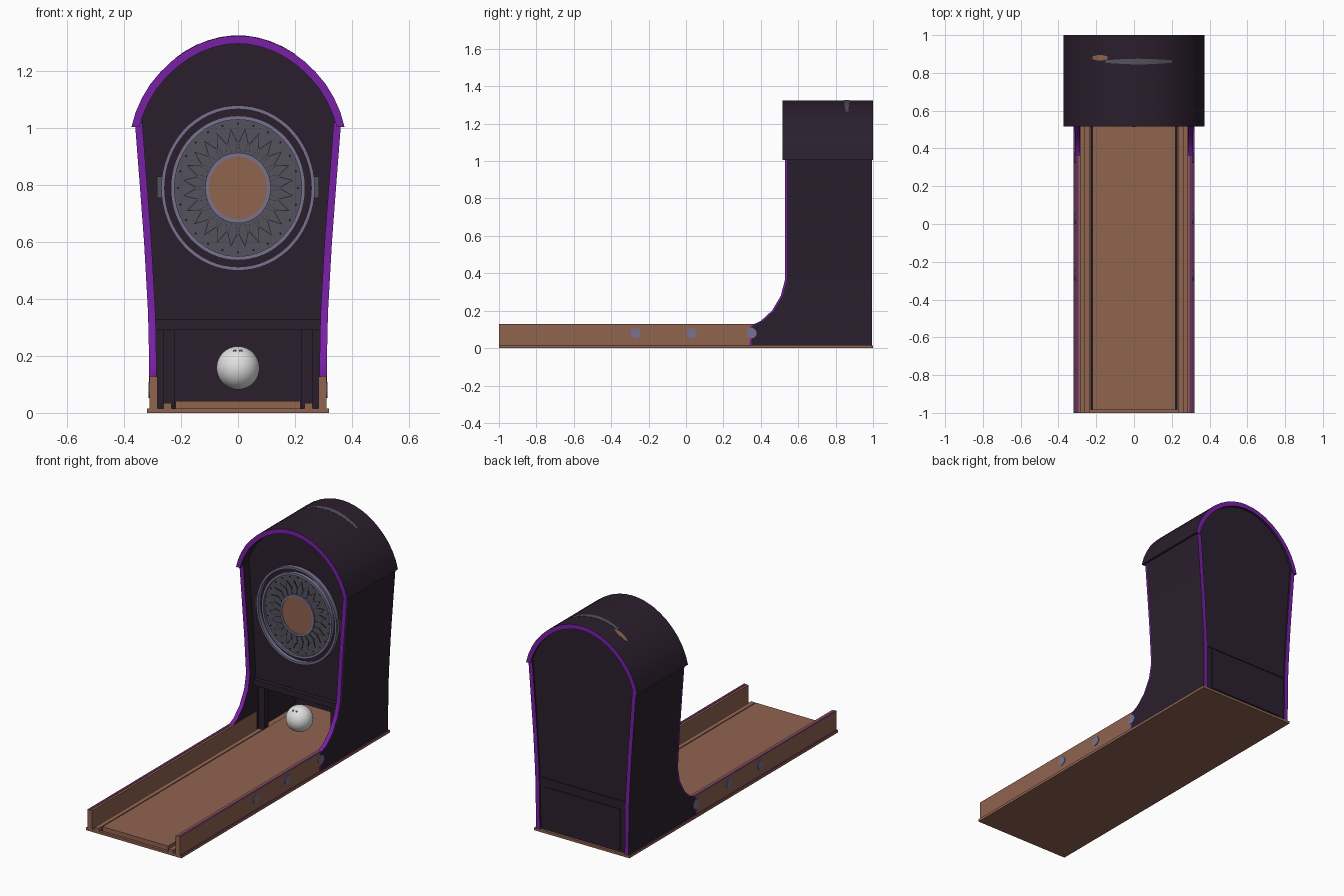
import bpy, bmesh
from math import sin, cos, pi, radians
from mathutils import Vector, Matrix

cube = bpy.data.objects.get("Cube")
if cube:
    bpy.data.objects.remove(cube, do_unlink=True)


def material(name, r, g, b):
    mat = bpy.data.materials.new(name)
    mat.use_nodes = True
    mat.diffuse_color = (r, g, b, 1)
    mat.node_tree.nodes["Principled BSDF"].inputs["Base Color"].default_value = (r, g, b, 1)
    return mat


wood = material("brown wood", 0.28, 0.125, 0.078)
dark = material("dark plum", 0.024, 0.0135, 0.027)
purple = material("purple trim", 0.19, 0.014, 0.38)
mauve = material("mauve trim", 0.13, 0.03, 0.13)
grey = material("slate grey", 0.088, 0.083, 0.105)
silver = material("violet silver", 0.19, 0.17, 0.28)
white = material("ball white", 0.75, 0.75, 0.75)
black = material("black", 0.01, 0.008, 0.012)
built = []


def finish(name, bm, mats):
    bmesh.ops.recalc_face_normals(bm, faces=bm.faces)
    mesh = bpy.data.meshes.new(name)
    bm.to_mesh(mesh)
    bm.free()
    for mat in mats:
        mesh.materials.append(mat)
    obj = bpy.data.objects.new(name, mesh)
    bpy.context.collection.objects.link(obj)
    built.append(obj)
    return obj


def loft(name, sections, mats, strip_mats):
    """Skin a list of equal closed cross-sections; one material index per strip."""
    bm = bmesh.new()
    rings = [[bm.verts.new(p) for p in s] for s in sections]
    n = len(rings[0])
    for a, b in zip(rings, rings[1:]):
        for i in range(n):
            j = (i + 1) % n
            bm.faces.new((a[i], a[j], b[j], b[i])).material_index = strip_mats[i]
    bm.faces.new(rings[0])
    bm.faces.new(rings[-1])
    return finish(name, bm, mats)


def prism(name, outline, y0, y1, mat):
    """Extrude an x-z outline along y."""
    return loft(name, [[(x, y, z) for x, z in outline] for y in (y0, y1)],
                [mat], [0] * len(outline))


def box(name, x0, x1, y0, y1, z0, z1, mat):
    return prism(name, [(x0, z0), (x1, z0), (x1, z1), (x0, z1)], y0, y1, mat)


def disc(name, centre, radius, depth, axis, mat, sides=48, squash=1):
    bm = bmesh.new()
    turn = Vector((0, 0, 1)).rotation_difference(Vector(axis)).to_matrix().to_4x4()
    bmesh.ops.create_cone(bm, cap_ends=True, segments=sides, radius1=radius, radius2=radius,
                          depth=depth,
                          matrix=Matrix.Translation(centre) @ Matrix.Diagonal((squash, 1, 1, 1)) @ turn)
    return finish(name, bm, [mat])


# Base, lane, gutters and rails
box("base_plate", -0.32, 0.32, -1, 1, 0, 0.015, wood)
box("lane", -0.22, 0.22, -0.985, 0.96, 0.015, 0.042, wood)
for s, side in ((1, "left"), (-1, "right")):
    box(side + "_base_margin", s * 0.312, s * 0.32, -1, 0.99, 0.015, 0.016, mauve)
    box(side + "_lane_gap", s * 0.221, s * 0.229, -0.985, 0.6, 0.015, 0.018, black)
    box(side + "_gutter_ledge", s * 0.234, s * 0.262, -1, 0.6, 0.015, 0.034, wood)
    box(side + "_rail", s * 0.282, s * 0.31, -1, 0.58, 0.015, 0.127, wood)
    box(side + "_rail_trim", s * 0.295, s * 0.31, -1, 0.36, 0.127, 0.129, mauve)
    for k, y in enumerate((-0.27, 0.03, 0.35)):
        disc(f"{side}_bolt_{k + 1}", (s * 0.3115, y, 0.08), 0.028, 0.005, (1, 0, 0), silver, 12)

# Cabinet walls: height, front edge and half width
wall_profile = [(0.015, 0.34, 0.311), (0.12, 0.345, 0.312), (0.145, 0.4, 0.312),
                (0.2, 0.46, 0.313), (0.28, 0.507, 0.314), (0.37, 0.53, 0.317),
                (0.6, 0.53, 0.33), (0.8, 0.53, 0.345), (1.02, 0.53, 0.362)]
for s, side in ((1, "left"), (-1, "right")):
    loft(side + "_wall",
         [[(s * w, f, z), (s * w, f + 0.01, z), (s * w, 0.995, z),
           (s * (w - 0.026), 0.995, z), (s * (w - 0.026), f, z)] for z, f, w in wall_profile],
         [dark, purple], [1, 0, 1, 0, 1])

# Arched hood
half_arch = [(0.374, 1.005), (0.36, 1.055), (0.338, 1.105), (0.308, 1.155), (0.272, 1.198),
             (0.232, 1.236), (0.188, 1.268), (0.14, 1.294), (0.09, 1.312), (0.045, 1.322)]
arch = half_arch + [(0, 1.325)] + [(-x, z) for x, z in reversed(half_arch)]


def inset(x, z, d):
    v = Vector((x, z - 0.95))
    v -= v.normalized() * d
    return v.x, v.y + 0.95


hood = []
for x, z in arch:
    ix, iz = inset(x, z, 0.028)
    if z < 1.01:
        iz = z
    hood.append([(x, 0.515, z), (x, 1, z), (ix, 1, iz), (ix, 0.515, iz)])
loft("hood", hood, [dark, purple], [0, 1, 0, 1])

# Scuffed highlight plates following the hood top
for name, x0, x1, y, mat in (("hood_mark_grey", -0.15, 0.2, 0.86, grey),
                             ("hood_mark_brown", -0.22, -0.14, 0.88, wood)):
    rows = []
    for k in range(9):
        x = x0 + (x1 - x0) * k / 8
        pts = sorted(arch)
        (xa, za), (xb, zb) = next((a, b) for a, b in zip(pts, pts[1:]) if a[0] <= x <= b[0])
        z = za + (zb - za) * (x - xa) / (xb - xa)
        h = 0.007 + 0.008 * sin(pi * k / 8)
        rows.append([(x, y - h, z - 0.002), (x, y + h, z - 0.002),
                     (x, y + h, z + 0.002), (x, y - h, z + 0.002)])
    loft(name, rows, [mat], [0] * 4)

# Front and back panels fill the inside of the walls and hood
upper = [inset(x, z, 0.02) for x, z in arch[1:-1]]


def panel_outline(bottom):
    side = [(w - 0.015, z) for z, f, w in wall_profile if z > bottom]
    right = [(0.3, bottom)] + side
    return right + upper + [(-x, z) for x, z in reversed(right)]


prism("front_panel", panel_outline(0.3), 0.585, 0.61, dark)
prism("back_panel", panel_outline(0.015), 0.965, 0.985, dark)
box("front_crossbar", -0.292, 0.292, 0.56, 0.6, 0.292, 0.328, dark)
box("back_crossbar", -0.292, 0.292, 0.98, 0.99, 0.292, 0.328, dark)
box("back_hatch", -0.25, 0.25, 0.98, 0.99, 0.03, 0.275, dark)
for s, side in ((1, "left"), (-1, "right")):
    box(side + "_opening_post", s * 0.222, s * 0.262, 0.57, 0.61, 0.02, 0.295, dark)
    box(side + "_opening_side", s * 0.262, s * 0.292, 0.6, 0.62, 0.015, 0.295, dark)

# Round target on the front panel
CZ, SQ = 0.79, 0.93


def ring(name, radius, width, y0, y1, mat):
    sections = []
    for k in range(65):
        a = 2 * pi * k / 64
        r0, r1 = radius - width, radius
        sections.append([(SQ * r * cos(a), y, CZ + r * sin(a))
                         for r, y in ((r0, y1), (r0, y0), (r1, y0), (r1, y1))])
    return loft(name, sections, [mat], [0] * 4)


disc("target_plate", (0, 0.581, CZ), 0.245, 0.012, (0, -1, 0), grey, 64, SQ)
ring("outer_ring", 0.29, 0.013, 0.56, 0.59, silver)
ring("disc_rim", 0.254, 0.014, 0.562, 0.59, silver)
ring("hub_ring", 0.124, 0.014, 0.565, 0.59, silver)
disc("hub", (0, 0.575, CZ), 0.112, 0.012, (0, -1, 0), wood, 48, SQ)
for s, side in ((1, "left"), (-1, "right")):
    box(side + "_ring_tab", s * 0.262, s * 0.285, 0.568, 0.59, 0.755, 0.83, grey)


def petal(name, angle, r0, r1, half, y, mat):
    """Thin kite pointing away from the hub."""
    mid = r0 + (r1 - r0) * 0.45
    pts = [(r0, -half * 0.35), (mid, -half), (r1, 0), (mid, half), (r0, half * 0.35)]
    outline = [(SQ * (r * cos(angle) - t * sin(angle)), CZ + r * sin(angle) + t * cos(angle))
               for r, t in pts]
    prism(name, outline, y, y + 0.003, mat)


for k in range(24):
    a = 2 * pi * (k + 0.5) / 24
    petal(f"petal_edge_{k + 1}", a, 0.122, 0.21, 0.019, 0.5725, dark)
    petal(f"petal_{k + 1}", a, 0.122, 0.203, 0.0168, 0.5715, grey)
    b = a + pi / 24
    disc(f"stud_{k + 1}", (SQ * 0.226 * cos(b), 0.574, CZ + 0.226 * sin(b)), 0.004, 0.004,
         (0, -1, 0), black, 8)

# Ball with finger holes
ball_centre = Vector((0, 0.59, 0.158))
bm = bmesh.new()
bmesh.ops.create_uvsphere(bm, u_segments=32, v_segments=20, radius=0.076,
                          matrix=Matrix.Translation(ball_centre))
finish("ball", bm, [white])
for k, x in enumerate((-0.012, 0.01)):
    out = Vector((x, -0.045, 0.062)).normalized()
    disc(f"finger_hole_{k + 1}", ball_centre + out * 0.0755, 0.006, 0.002, out, grey, 12)

# Smooth curved surfaces, keep edges sharp
bpy.ops.object.select_all(action='DESELECT')
for obj in built:
    obj.select_set(True)
bpy.context.view_layer.objects.active = built[0]
bpy.ops.object.shade_smooth_by_angle(angle=radians(32))
